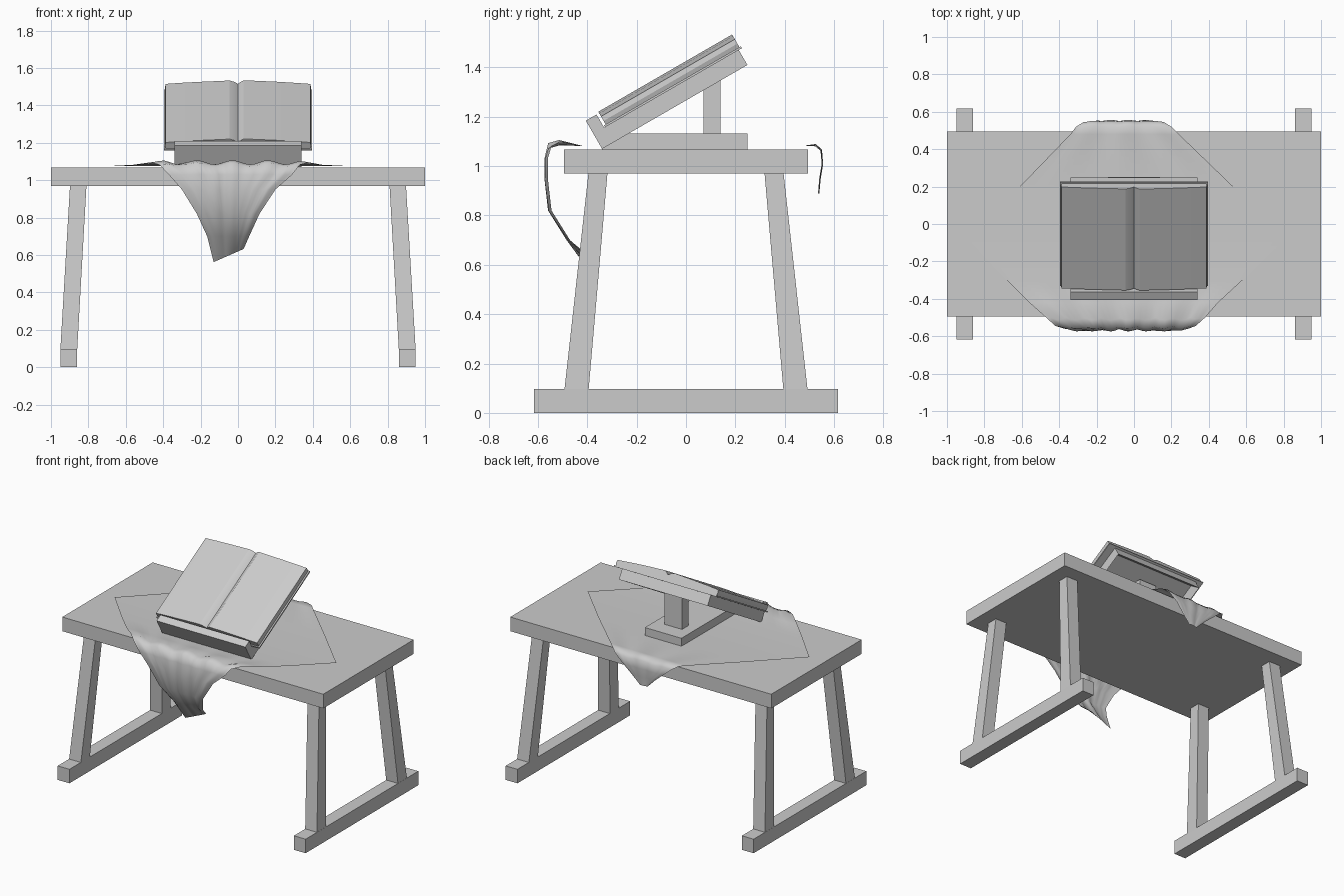
import bpy, bmesh, math
from mathutils import Matrix, Vector

if "Cube" in bpy.data.objects:
    bpy.data.objects.remove(bpy.data.objects["Cube"])


def finish(name, bm, matrix=None):
    bmesh.ops.recalc_face_normals(bm, faces=bm.faces)
    mesh = bpy.data.meshes.new(name)
    bm.to_mesh(mesh)
    bm.free()
    obj = bpy.data.objects.new(name, mesh)
    if matrix:
        obj.matrix_world = matrix
    bpy.context.collection.objects.link(obj)
    return obj


def loft(bm, a, b):
    """Solid between two matching closed outlines."""
    va, vb = [bm.verts.new(p) for p in a], [bm.verts.new(p) for p in b]
    n = len(va)
    faces = [bm.faces.new(va), bm.faces.new(vb)]
    for i in range(n):
        bm.faces.new((va[i], va[(i + 1) % n], vb[(i + 1) % n], vb[i]))
    return faces


def rect(x0, x1, y0, y1, z):
    return [(x0, y0, z), (x1, y0, z), (x1, y1, z), (x0, y1, z)]


def box(name, x0, x1, y0, y1, z0, z1, matrix=None):
    bm = bmesh.new()
    loft(bm, rect(x0, x1, y0, y1, z0), rect(x0, x1, y0, y1, z1))
    return finish(name, bm, matrix)


# Table: top, floor runners and splayed legs
box("table_top", -1, 1, -.495, .495, .97, 1.068)
for sx, side in ((-1, "left"), (1, "right")):
    box(side + "_runner", *sorted((sx * .86, sx * .95)), -.617, .617, 0, .097)
    for sy, end in ((-1, "front"), (1, "back")):
        bm = bmesh.new()
        loft(bm,
             rect(sx * .86, sx * .95, sy * .395, sy * .493, .09),
             rect(sx * .81, sx * .898, sy * .318, sy * .395, .975))
        finish(f"{side}_{end}_leg", bm)

# Lectern: base and post
box("stand_base", -.14, .14, -.34, .25, 1.066, 1.132)
box("stand_post", -.068, .068, .07, .14, 1.13, 1.37)

# Tilted desk with a hollow underside and a front lip
tilt = Matrix.Translation((0, -.34, 1.07)) @ Matrix.Rotation(math.radians(30), 4, 'X')
bm = bmesh.new()
under = loft(bm, rect(-.34, .34, 0, .68, 0), rect(-.34, .34, 0, .68, .07))[0]
bmesh.ops.recalc_face_normals(bm, faces=bm.faces)
bmesh.ops.inset_region(bm, faces=[under], thickness=.04)
bmesh.ops.translate(bm, verts=under.verts, vec=(0, 0, .045))
finish("desk_board", bm, tilt)
box("desk_lip", -.34, .34, 0, .05, .068, .132, tilt)

# Open book: cover and two curved page blocks meeting at a valley
box("book_cover", -.395, .395, .055, .695, .07, .079, tilt)
profile = [(-.385, .079), (-.39, .095), (-.387, .116), (-.3, .123), (-.2, .129), (-.1, .134),
           (-.045, .137), (-.02, .129), (0, .116), (.015, .129), (.03, .138), (.1, .135),
           (.2, .13), (.3, .123), (.387, .116), (.39, .095), (.385, .079)]
bm = bmesh.new()
loft(bm, [(x, .062, z) for x, z in profile], [(x, .688, z) for x, z in profile])
pages = finish("book_pages", bm, tilt)

# Cloth laid diagonally: rows of (y, z, left x, right x) from back tip to front tip
rows = [(.535, .89, -.08, -.02), (.54, .95, -.14, .04), (.55, 1.01, -.21, .10),
        (.545, 1.062, -.27, .16), (.52, 1.085, -.31, .20), (.48, 1.083, -.34, .24),
        (.20, 1.076, -.61, .53), (-.08, 1.076, -.89, .81), (-.30, 1.076, -.68, .58),
        (-.42, 1.082, -.56, .45), (-.50, 1.095, -.47, .38), (-.545, 1.082, -.42, .33),
        (-.56, 1.03, -.37, .29), (-.56, .95, -.30, .20), (-.545, .82, -.22, .115),
        (-.47, .70, -.165, .06), (-.39, .597, -.13, .03)]
COLS = 32
bm = bmesh.new()
grid = []
for r, (y, z, xl, xr) in enumerate(rows):
    line = []
    amp = 0 if -.45 < y < .49 else (.014 if y < 0 else .006)
    for c in range(COLS + 1):
        t = c / COLS
        x = xl + (xr - xl) * t
        middle = min(1, 4 * math.sin(math.pi * t))
        wave = math.cos(2 * math.pi * (x + .03) / .19) * middle
        dy = math.copysign(amp * wave, y) if amp else 0
        dz = amp * .8 * wave if 1.05 < z else 0
        if r == len(rows) - 1:
            dz = .07 * (t - .5)
        line.append(bm.verts.new((x, y + dy, z + dz)))
    grid.append(line)
for a, b in zip(grid, grid[1:]):
    for c in range(COLS):
        bm.faces.new((a[c], a[c + 1], b[c + 1], b[c]))
cloth = finish("draped_cloth", bm)

# Smooth the cloth and the page curves
for obj, angle in ((cloth, 80), (pages, 20)):
    bpy.ops.object.select_all(action='DESELECT')
    obj.select_set(True)
    bpy.context.view_layer.objects.active = obj
    bpy.ops.object.shade_smooth_by_angle(angle=math.radians(angle))
